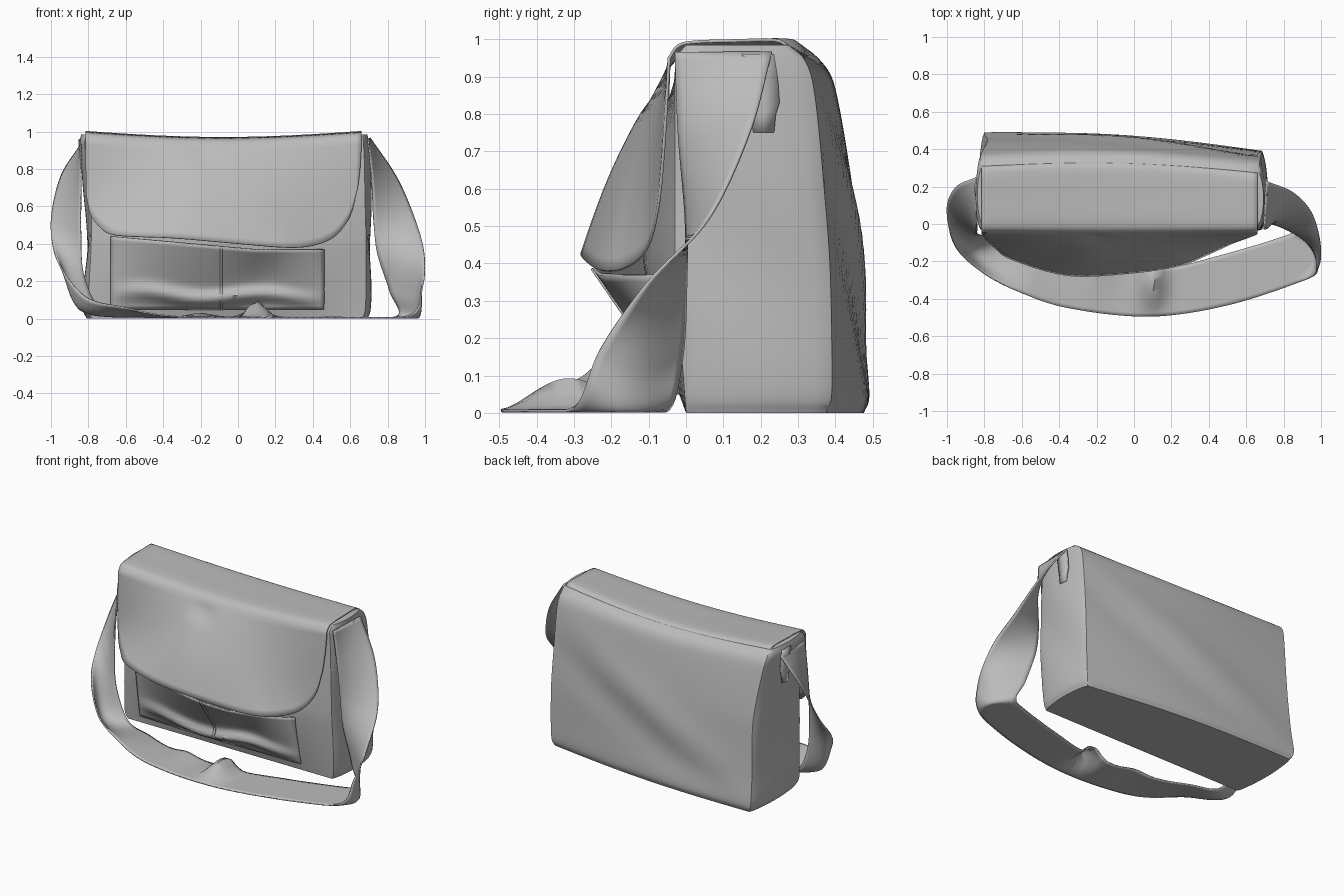
import bpy, bmesh, math
from mathutils import Vector

if "Cube" in bpy.data.objects:
    bpy.data.objects.remove(bpy.data.objects["Cube"], do_unlink=True)

# One plain cloth colour
cloth = bpy.data.materials.new("grey_cloth")
cloth.use_nodes = True
GREY = (0.5, 0.5, 0.5, 1)
cloth.diffuse_color = GREY
cloth.node_tree.nodes["Principled BSDF"].inputs["Base Color"].default_value = GREY


def mix(a, b, t):
    return a + (b - a) * t


def bump(d, width):
    return math.exp(-(d / width) ** 2)


def arch(t, power=1.0):
    return max(0.0, math.sin(math.pi * min(max(t, 0), 1))) ** power


def spline(points, n):
    """Smooth curve through the points, sampled n times per span."""
    p = [Vector(q) for q in points]
    p = [2 * p[0] - p[1]] + p + [2 * p[-1] - p[-2]]
    out = []
    for i in range(1, len(p) - 2):
        a, b, c, d = p[i - 1:i + 3]
        for k in range(n):
            t = k / n
            out.append(0.5 * (2 * b + (c - a) * t + (2 * a - 5 * b + 4 * c - d) * t ** 2
                              + (3 * b - a - 3 * c + d) * t ** 3))
    return out + [p[-2]]


def loft(name, rows, thickness=0.0, closed=False, angle=60):
    """Skin rows of points into one smooth sheet or tube."""
    bm = bmesh.new()
    grid = [[bm.verts.new(p) for p in row] for row in rows]
    n = len(grid[0])
    for a, b in zip(grid, grid[1:]):
        for i in range(n if closed else n - 1):
            j = (i + 1) % n
            bm.faces.new((a[i], a[j], b[j], b[i]))
    bmesh.ops.remove_doubles(bm, verts=bm.verts, dist=1e-5)
    bmesh.ops.recalc_face_normals(bm, faces=bm.faces)
    mesh = bpy.data.meshes.new(name)
    bm.to_mesh(mesh)
    bm.free()
    mesh.materials.append(cloth)
    obj = bpy.data.objects.new(name, mesh)
    bpy.context.collection.objects.link(obj)
    bpy.ops.object.select_all(action='DESELECT')
    obj.select_set(True)
    bpy.context.view_layer.objects.active = obj
    bpy.ops.object.shade_smooth_by_angle(angle=math.radians(angle))
    if thickness:
        mod = obj.modifiers.new("cloth_thickness", 'SOLIDIFY')
        mod.thickness = thickness
        mod.offset = 0
    return obj


def front_y(u, z):
    """Soft bulging front panel of the bag."""
    lean = -.03 * min(z / .4, 1) + .03 * max(0, (z - .95) / .035)
    return lean - .085 * arch(u, .8) * arch(z * 1.1)


def top_sag(u):
    return -.032 * arch(u)


# Bag body: stacked four-sided rings, deeper at the bottom and on the right
levels = [  # z, right x, left x, back y on the right, back y on the left
    (0, -.78, .665, .475, .375), (.05, -.80, .68, .49, .39), (.2, -.795, .685, .47, .39),
    (.4, -.785, .685, .455, .385), (.6, -.785, .68, .437, .37), (.85, -.81, .675, .39, .345),
    (.94, -.82, .67, .36, .32), (.985, -.81, .665, .31, .275)]
PER_SIDE = 20
lower = spline([l[:3] for l in levels], 5)
upper = spline([l[2:] for l in levels], 5)


def ring(i, closing=False):
    (z0, x0, x1), (_, back0, back1) = lower[i], upper[i]
    points = []
    for side in range(4):
        for k in range(PER_SIDE):
            t = k / PER_SIDE
            u, v = [(t, 0), (1, t), (1 - t, 1), (0, 1 - t)][side]
            if closing:
                v = .5
            x = mix(x0, x1, u)
            back = mix(back0, back1, u) + .036 * arch(u)
            # diagonal drape fold across the back, with a dip below it
            ridge = z0 - (.1 + .75 * u)
            back += (.02 * bump(ridge, .13) - .015 * bump(ridge + .2, .12)) * arch(z0) * arch(u, .5)
            y = mix(front_y(u, z0), back, v)
            if side in (1, 3):  # rounded, creased side panels
                out = 1 if side == 1 else -1
                x += out * arch(t, .6) * (.028 + .01 * math.sin(9 * z0 + 3 * v) * arch(z0))
            points.append((x, y, z0 + top_sag(u) * z0 ** 6))
    return points


last = len(lower) - 1
rows = [ring(0, True)] + [ring(i) for i in range(last + 1)] + [ring(last, True)]
body = loft("bag_body", rows, closed=True, angle=50)
bev = body.modifiers.new("soft_edges", 'BEVEL')
bev.width = .015
bev.segments = 3
bev.limit_method = 'ANGLE'
bev.angle_limit = math.radians(50)

# Flap: continues the back edge over the top and hangs open at the front
hem = spline([(-.81, -.055, .66), (-.79, -.08, .56), (-.74, -.13, .49),
              (-.65, -.19, .445), (-.35, -.275, .43), (0, -.26, .40),
              (.25, -.22, .38), (.4, -.16, .39), (.52, -.105, .44),
              (.6, -.075, .55), (.64, -.06, .7)], 5)
columns = []
for i, end in enumerate(hem):
    u = i / (len(hem) - 1)
    x = mix(-.815, .66, u)
    sag = top_sag(u)
    back = mix(.31, .275, u) + .036 * arch(u)
    over = spline([(x, back - .003, .982 + sag), (x, back - .04, .998 + sag),
                   (x, .13, .996 + sag), (x, .03, .993 + sag),
                   (x, -.02, .983 + sag), (x, -.045, .95 + sag * .7)], 4)
    drop = []
    for k in range(1, 17):
        t = k / 16
        p = over[-1].lerp(end, t)
        p.x = mix(x, end.x, t ** 2)
        p.y += .02 * bump(u - .42, .05) * bump(t - .12, .08)  # dent below the fold
        p.y -= .022 * arch(t) * arch(u)
        drop.append(p)
    columns.append(over + drop)
loft("front_flap", columns, .008)


# Front pockets: one wide pouch, pulled forward at the dividing seam
def pouch_point(s, t, lift=0.0):
    x = mix(-.68, .46, s)
    top = mix(.44, .37, min(s * 1.5, 1))
    z = mix(.05, top, t)
    swell = t ** 1.3 + .45 * bump(t - .2 - .05 * math.sin(11 * s), .11)
    swell -= .3 * bump(s - .72, .14) * arch(t)  # slack fold in the left half
    y = front_y((x + .79) / 1.47, z) - .008 - .125 * swell * arch(s, .7)
    return (x, y - lift, z)


loft("pocket_pouch", [[pouch_point(s / 48, t / 18) for s in range(49)]
                      for t in range(19)], .008)
loft("pocket_divider_seam", [[pouch_point(s, t / 18, .008) for t in range(19)]
                             for s in (.512, .524)], .006)

# Shoulder strap: two edges swept from side to side around the front floor
outer = [(-.84, .25, .93), (-.95, .2, .75), (-1, .08, .5), (-.96, -.11, .3),
         (-.82, -.25, .12), (-.62, -.36, .06), (-.35, -.45, .012), (.08, -.495, .006),
         (.5, -.435, .006), (.91, -.3, .015), (.985, -.23, .17), (.995, -.1, .35),
         (.95, .06, .52), (.85, .17, .75), (.705, .23, .965)]
inner = [(-.84, 0, .93), (-.84, -.03, .7), (-.84, -.05, .45), (-.82, -.06, .22),
         (-.72, -.08, .03), (-.54, -.135, .01), (-.3, -.21, .006), (.12, -.24, .006),
         (.45, -.17, .006), (.84, -.05, .006), (.81, -.01, .15), (.745, 0, .35),
         (.725, 0, .52), (.715, -.02, .75), (.695, -.03, .965)]
rows = []
for a, b in zip(spline(outer, 10), spline(inner, 10)):
    row = []
    for k in range(13):
        c = k / 12
        p = a.lerp(b, c)
        # the strap cups outward where it turns up off the floor
        cup = arch(c) * bump(p.z - .1, .18) * min(max((abs(p.x) - .55) / .25, 0), 1)
        p.x += math.copysign(.05, p.x) * cup
        p.z -= .05 * cup
        if p.z < .1:  # ripples where the strap lies on the floor
            p.z += .085 * bump(p.x - .1, .06) * arch(c * .67, 1.5)
            p.z += .02 * bump(p.x + .2, .08) * c
        p.z = max(p.z, .005)
        row.append(p)
    rows.append(row)
loft("shoulder_strap", rows, .008)

# Loose strap ends sewn behind the strap on both sides
for label, x, sign in (("left", .704, 1), ("right", -.842, -1)):
    tab = [[(x + sign * .004, front, z), (x + sign * .008, (front + back) / 2, z),
            (x + sign * .002, back, z)]
           for z, front, back in ((.75, .18, .235), (.8, .175, .24), (.83, .17, .25),
                                  (.9, .16, .245), (.96, .15, .235))]
    loft(label + "_strap_tab", tab, .008)
